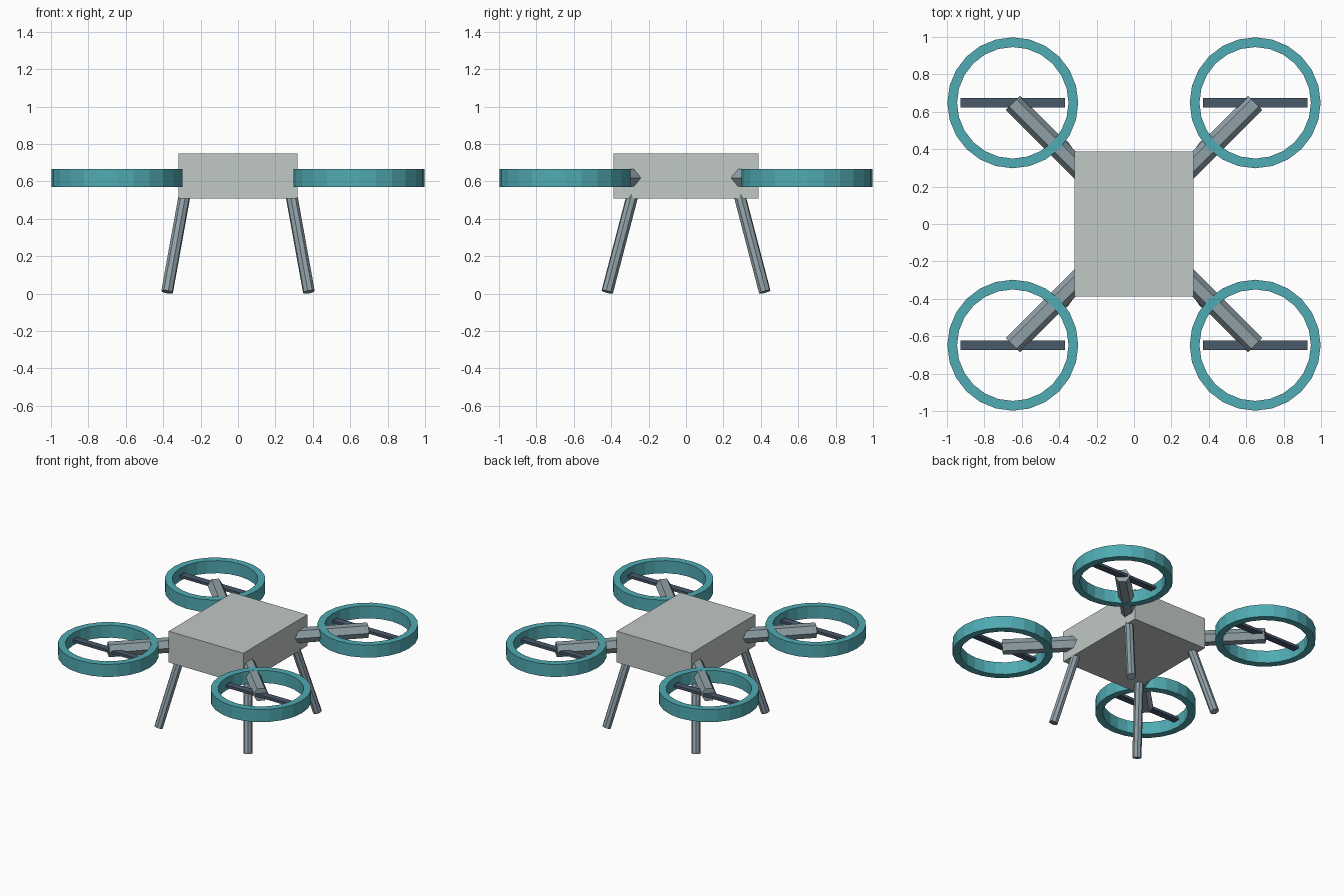
import bpy, bmesh, math
from mathutils import Vector, Matrix

cube = bpy.data.objects.get("Cube")
if cube:
    bpy.data.objects.remove(cube, do_unlink=True)


def material(name, rgb):
    linear = [(c / 255 / 12.92) if c < 11 else ((c / 255 + 0.055) / 1.055) ** 2.4 for c in rgb]
    mat = bpy.data.materials.new(name)
    mat.use_nodes = True
    mat.diffuse_color = (*linear, 1)
    mat.node_tree.nodes["Principled BSDF"].inputs["Base Color"].default_value = (*linear, 1)
    return mat


pale_grey = material("pale grey", (192, 200, 197))
teal = material("teal", (80, 171, 179))
steel = material("steel grey", (144, 161, 168))
slate = material("dark slate", (72, 88, 106))


def add_object(name, bm, mat):
    bmesh.ops.recalc_face_normals(bm, faces=bm.faces)
    mesh = bpy.data.meshes.new(name)
    bm.to_mesh(mesh)
    bm.free()
    mesh.materials.append(mat)
    obj = bpy.data.objects.new(name, mesh)
    bpy.context.scene.collection.objects.link(obj)
    return obj


def box(name, center, size, mat):
    bm = bmesh.new()
    place = Matrix.Translation(center) @ Matrix.Diagonal((*size, 1))
    bmesh.ops.create_cube(bm, size=1, matrix=place)
    return add_object(name, bm, mat)


def rod(name, start, end, radius, sides, mat):
    """Prism between two points, one corner pointing sideways."""
    start, end = Vector(start), Vector(end)
    axis = (end - start).normalized()
    side = axis.cross(Vector((0, 0, 1))).normalized()
    up = side.cross(axis)
    turn = Matrix((side, up, axis)).transposed().to_4x4()
    bm = bmesh.new()
    bmesh.ops.create_cone(bm, cap_ends=True, segments=sides, radius1=radius, radius2=radius,
                          depth=(end - start).length,
                          matrix=Matrix.Translation((start + end) / 2) @ turn)
    # put a corner exactly on the sideways axis
    first = (bm.verts[:][0].co - start)
    angle = math.atan2(first.dot(up), first.dot(side))
    bmesh.ops.rotate(bm, verts=bm.verts, cent=start, matrix=Matrix.Rotation(-angle, 3, axis))
    return add_object(name, bm, mat)


def ring(name, center, outer, inner, height, sides, mat):
    """Rectangular profile spun around the vertical axis."""
    bm = bmesh.new()
    h = height / 2
    profile = [bm.verts.new((r, 0, z)) for r, z in ((outer, -h), (outer, h), (inner, h), (inner, -h))]
    edges = [bm.edges.new((profile[i], profile[(i + 1) % 4])) for i in range(4)]
    bmesh.ops.spin(bm, geom=profile + edges, cent=(0, 0, 0), axis=(0, 0, 1),
                   angle=math.tau, steps=sides, use_merge=True)
    bmesh.ops.remove_doubles(bm, verts=bm.verts, dist=0.0005)
    bmesh.ops.translate(bm, verts=bm.verts, vec=center)
    return add_object(name, bm, mat)


# Central body
box("body", (0, 0, 0.629), (0.634, 0.776, 0.24), pale_grey)

# One arm, guard ring, rotor blade and leg at every corner
hub, level = 0.648, 0.619
for sx, side_name in ((-1, "right"), (1, "left")):
    for sy, end_name in ((-1, "front"), (1, "back")):
        corner = f"{end_name}_{side_name}"
        center = Vector((sx * hub, sy * hub, level))
        rod(f"arm_{corner}", (sx * 0.24, sy * 0.24, level), center, 0.054, 6, steel)
        ring(f"guard_ring_{corner}", center, 0.35, 0.298, 0.096, 24, teal)
        box(f"rotor_blade_{corner}", center, (0.56, 0.052, 0.02), slate)
        rod(f"leg_{corner}", (sx * 0.285, sy * 0.285, 0.53), (sx * 0.379, sy * 0.421, 0.009),
            0.032, 8, steel)
